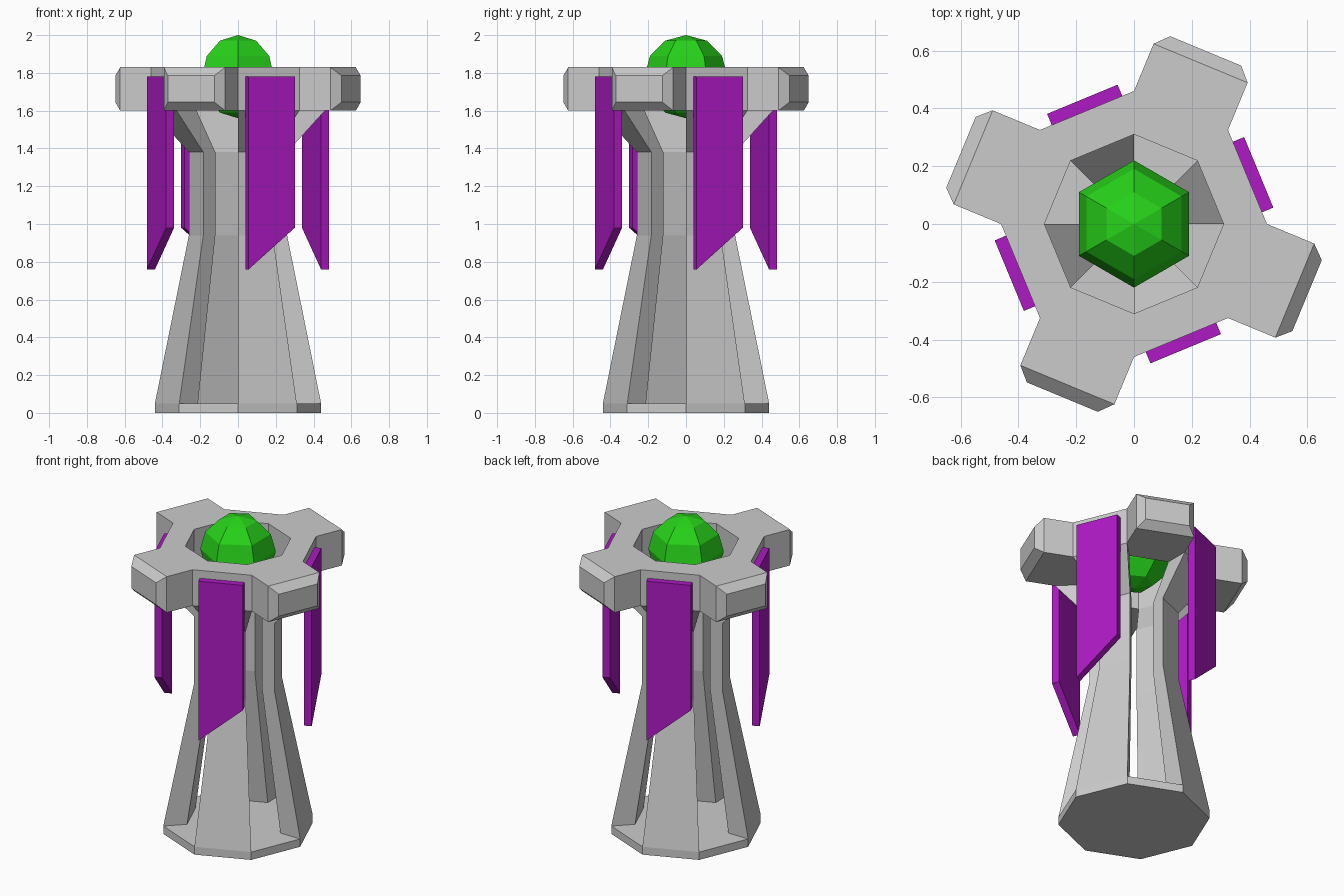
import bpy, bmesh
from math import sin, cos, pi, radians
from mathutils import Vector

if "Cube" in bpy.data.objects:
    bpy.data.objects.remove(bpy.data.objects["Cube"])


def finish(name, bm, mat=None):
    bmesh.ops.remove_doubles(bm, verts=bm.verts, dist=1e-5)
    bmesh.ops.recalc_face_normals(bm, faces=bm.faces)
    me = bpy.data.meshes.new(name)
    bm.to_mesh(me)
    bm.free()
    ob = bpy.data.objects.new(name, me)
    bpy.context.collection.objects.link(ob)
    if mat:
        me.materials.append(mat)
    return ob


def material(name, color):
    m = bpy.data.materials.new(name)
    m.diffuse_color = color
    m.use_nodes = True
    m.node_tree.nodes["Principled BSDF"].inputs["Base Color"].default_value = m.diffuse_color
    return m


def polar(r, deg, z):
    a = radians(deg)
    return Vector((r * cos(a), r * sin(a), z))


def face(bm, pts):
    bm.faces.new([bm.verts.new(p) for p in pts])


def bridge(bm, a, b, skip=()):
    # quads between two closed loops of equal length
    n = len(a)
    for i in range(n):
        if i not in skip:
            j = (i + 1) % n
            face(bm, [a[i], a[j], b[j], b[i]])


def prism(name, a, b, mat=None):
    bm = bmesh.new()
    bridge(bm, a, b)
    face(bm, a)
    face(bm, b)
    return finish(name, bm, mat)


purple = material("purple", (0.42, 0.01, 0.55, 1))
green = material("green", (0.02, 0.65, 0.01, 1))

# Octagonal base slab
prism("base", [polar(0.44, 45 * i, 0) for i in range(8)],
      [polar(0.44, 45 * i, 0.05) for i in range(8)])

# Four bent pillars, each one octagon side wide
profile = [(0.44, 0.05), (0.26, 0.94), (0.26, 1.38), (0.46, 1.6),
           (0.31, 1.6), (0.17, 1.38), (0.17, 0.94), (0.30, 0.05)]
for k in range(4):
    prism(f"pillar_{k + 1}", [polar(r, 90 * k, z) for r, z in profile],
          [polar(r, 90 * k + 45, z) for r, z in profile])

# Octagonal crown ring with four bevelled arms
Z0, Z1 = 1.6, 1.83
section = [(0.31, Z0), (0.46, Z0), (0.46, Z1), (0.31, Z1)]
bm = bmesh.new()
for i in range(8):
    a = [polar(r, 45 * i, z) for r, z in section]
    b = [polar(r, 45 * i + 45, z) for r, z in section]
    arm = i % 2 == 1
    bridge(bm, a, b, skip=(1,) if arm else ())
    if arm:
        out = polar(1, 45 * i + 22.5, 0)
        side = polar(1, 45 * i + 112.5, 0)
        root = [a[1], b[1], b[2], a[2]]
        mid = [p + out * (0.602 - 0.425) for p in root]
        tip = [out * 0.648 + side * (s * 0.133) + Vector((0, 0, z))
               for s, z in ((-1, Z0 + 0.045), (1, Z0 + 0.045),
                            (1, Z1 - 0.045), (-1, Z1 - 0.045))]
        bridge(bm, root, mid)
        bridge(bm, mid, tip)
        face(bm, tip)
finish("crown_ring", bm)

# Four hanging banners with slanted lower ends
for k in range(4):
    out = polar(1, 90 * k + 22.5, 0)
    side = polar(1, 90 * k + 112.5, 0)
    shape = [(-0.132, 0.76), (0.132, 0.98), (0.132, 1.78), (-0.132, 1.78)]
    loops = [[out * r + side * s + Vector((0, 0, z)) for s, z in shape]
             for r in (0.421, 0.467)]
    prism(f"banner_{k + 1}", loops[0], loops[1], purple)

# Faceted six-sided orb
bm = bmesh.new()
R, C = 0.22, 1.78
rings = [[polar(R * sin(pi * j / 6), 30 + 60 * i, C + R * cos(pi * j / 6))
          for i in range(6)] for j in range(1, 6)]
for lo, hi in zip(rings, rings[1:]):
    bridge(bm, lo, hi)
for ring, z in ((rings[0], C + R), (rings[-1], C - R)):
    for i in range(6):
        face(bm, [ring[i], ring[(i + 1) % 6], Vector((0, 0, z))])
finish("orb", bm, green)
